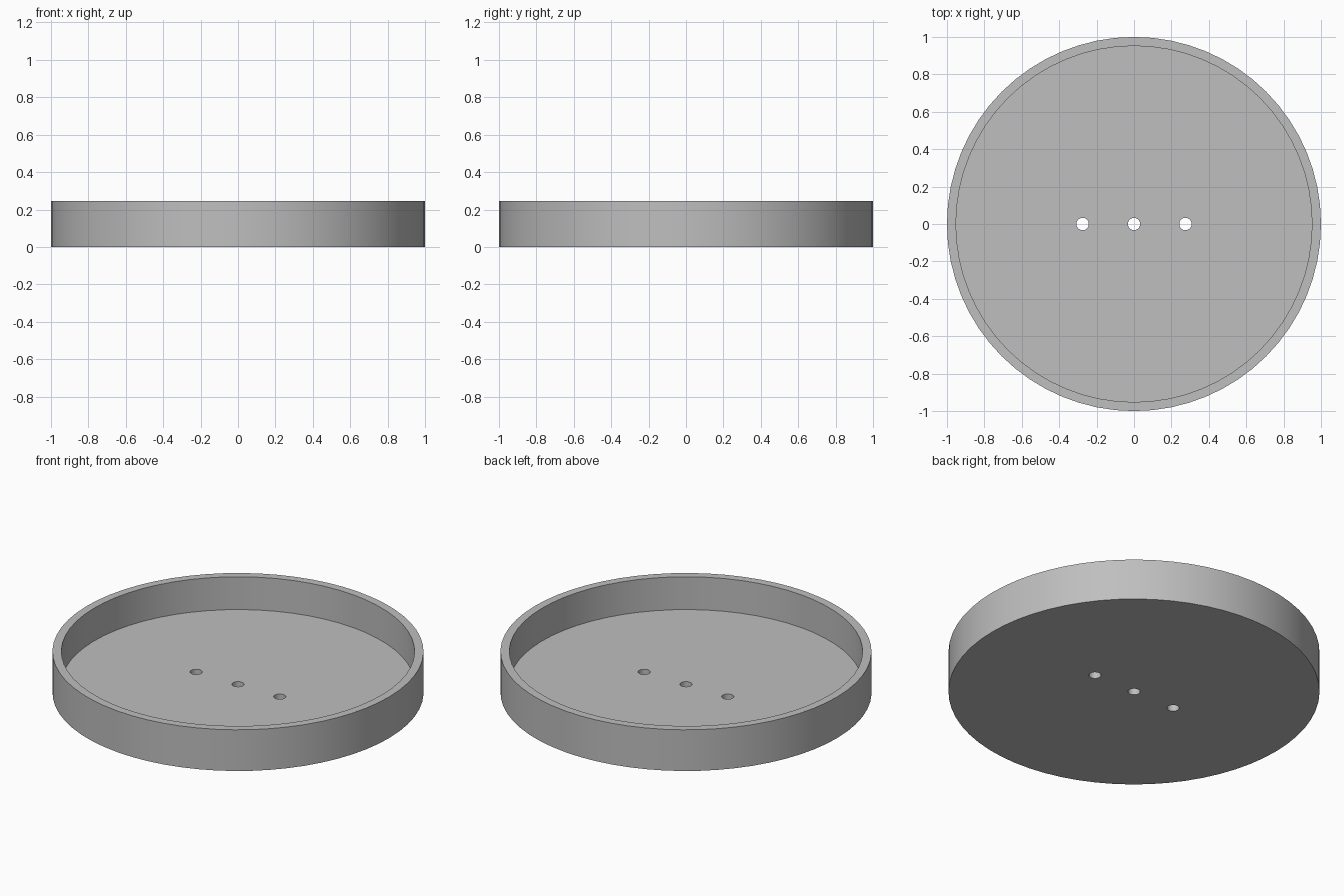
import bpy
import math

HEIGHT = 0.245
FLOOR = 0.05
OUTER = 1.0
INNER = 0.952
HOLE = 0.033
SPACING = 0.275

cube = bpy.data.objects.get("Cube")
if cube:
    bpy.data.objects.remove(cube, do_unlink=True)

grey = bpy.data.materials.new("plain grey")
grey.use_nodes = True
colour = (0.52, 0.52, 0.52, 1)
grey.diffuse_color = colour
grey.node_tree.nodes["Principled BSDF"].inputs["Base Color"].default_value = colour


def cylinder(name, radius, bottom, top, x=0, sides=64):
    bpy.ops.mesh.primitive_cylinder_add(
        vertices=sides, radius=radius, depth=top - bottom,
        location=(x, 0, (bottom + top) / 2))
    obj = bpy.context.object
    obj.name = name
    obj.data.materials.append(grey)
    return obj


def cut(body, cutter):
    cutter.hide_render = True
    mod = body.modifiers.new(cutter.name, 'BOOLEAN')
    mod.operation = 'DIFFERENCE'
    mod.solver = 'EXACT'
    mod.object = cutter
    bpy.ops.object.select_all(action='DESELECT')
    body.select_set(True)
    bpy.context.view_layer.objects.active = body
    bpy.ops.object.modifier_apply(modifier=mod.name)
    bpy.data.objects.remove(cutter, do_unlink=True)


# Round tray body
tray = cylinder("round_tray", OUTER, 0, HEIGHT)

# Hollow inside the rim
cut(tray, cylinder("cavity_cutter", INNER, FLOOR, HEIGHT + 0.1))

# Row of three drain holes
for i in (-1, 0, 1):
    cut(tray, cylinder("drain_hole_cutter", HOLE, -0.1, FLOOR + 0.1,
                       x=i * SPACING, sides=32))

# Smooth walls with sharp rims
bpy.ops.object.shade_smooth_by_angle(angle=math.radians(30))
